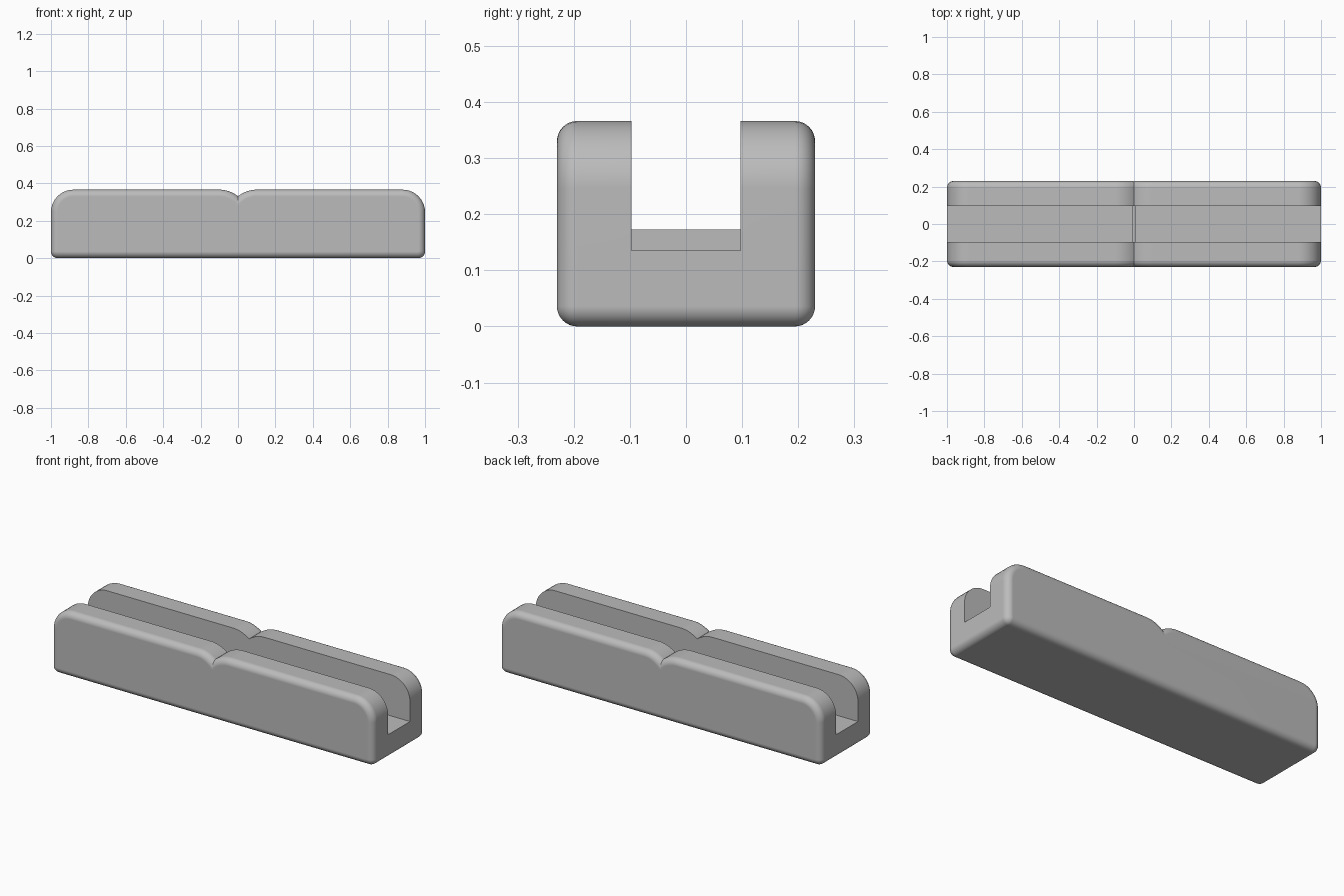
import bpy, bmesh
from math import sin, cos, pi, acos

HEIGHT, HALF_DEPTH, FILLET = 0.366, 0.23, 0.036
END_R = 0.12                      # big rounded upper ends
NOTCH_R, NOTCH_X = 0.16, 0.10     # rounded shoulders of the centre notch
SLOT_HALF, SLOT_FLOOR = 0.097, 0.135
STEPS = 10

cube = bpy.data.objects.get("Cube")
if cube:
    bpy.data.objects.remove(cube)

grey = bpy.data.materials.new("plain grey")
grey.use_nodes = True
colour = (0.5, 0.5, 0.5, 1)
grey.diffuse_color = colour
grey.node_tree.nodes["Principled BSDF"].inputs["Base Color"].default_value = colour


def arc(cx, cz, r, start, end):
    angles = [start + (end - start) * i / STEPS for i in range(STEPS + 1)]
    return [(cx + r * cos(a), cz + r * sin(a)) for a in angles]


def outline(d):
    """Closed front outline, shrunk inward by d."""
    r = NOTCH_R - d
    half = arc(1 - FILLET, FILLET, FILLET - d, -pi / 2, 0)
    half += arc(1 - END_R, HEIGHT - END_R, END_R - d, 0, pi / 2)
    half += arc(NOTCH_X, HEIGHT - NOTCH_R, r, pi / 2, acos(-NOTCH_X / r))
    return half + [(-x, z) for x, z in reversed(half[:-1])]


def new_object(name, bm):
    mesh = bpy.data.meshes.new(name)
    bmesh.ops.recalc_face_normals(bm, faces=bm.faces)
    bm.to_mesh(mesh)
    bm.free()
    mesh.materials.append(grey)
    obj = bpy.data.objects.new(name, mesh)
    bpy.context.collection.objects.link(obj)
    return obj


def box(name, size, centre):
    bm = bmesh.new()
    bmesh.ops.create_cube(bm, size=1)
    bmesh.ops.scale(bm, vec=size, verts=bm.verts)
    bmesh.ops.translate(bm, vec=centre, verts=bm.verts)
    return new_object(name, bm)


# Body: outline lofted from front to back with rounded rims
quarter = [i * pi / 2 / 8 for i in range(9)]
rims = [(HALF_DEPTH - FILLET * (1 - sin(a)), FILLET * (1 - cos(a))) for a in quarter]
stations = [(-y, d) for y, d in reversed(rims)] + rims
bm = bmesh.new()
rings = [[bm.verts.new((x, y, z)) for x, z in outline(d)] for y, d in stations]
count = len(rings[0])
for a, b in zip(rings, rings[1:]):
    for i in range(count):
        j = (i + 1) % count
        bm.faces.new((a[i], a[j], b[j], b[i]))
bm.faces.new(rings[0])
bm.faces.new(rings[-1])
bmesh.ops.remove_doubles(bm, verts=bm.verts, dist=0.00005)
body = new_object("body", bm)

# Slot along the whole length
cutter = box("slot_cutter", (2.4, 2 * SLOT_HALF, 0.5), (0, 0, SLOT_FLOOR + 0.25))
cutter.hide_render = True
bpy.context.view_layer.objects.active = body
body.select_set(True)
cut = body.modifiers.new("slot", 'BOOLEAN')
cut.operation = 'DIFFERENCE'
cut.solver = 'EXACT'
cut.object = cutter
bpy.ops.object.modifier_apply(modifier=cut.name)
bpy.data.objects.remove(cutter)
bpy.ops.object.shade_smooth_by_angle(angle=pi / 6)
weighted = body.modifiers.new("weighted normals", 'WEIGHTED_NORMAL')
weighted.keep_sharp = True

# Low divider across the middle of the slot
box("slot_divider", (0.016, 2 * SLOT_HALF, 0.047), (0, 0, 0.1495))
